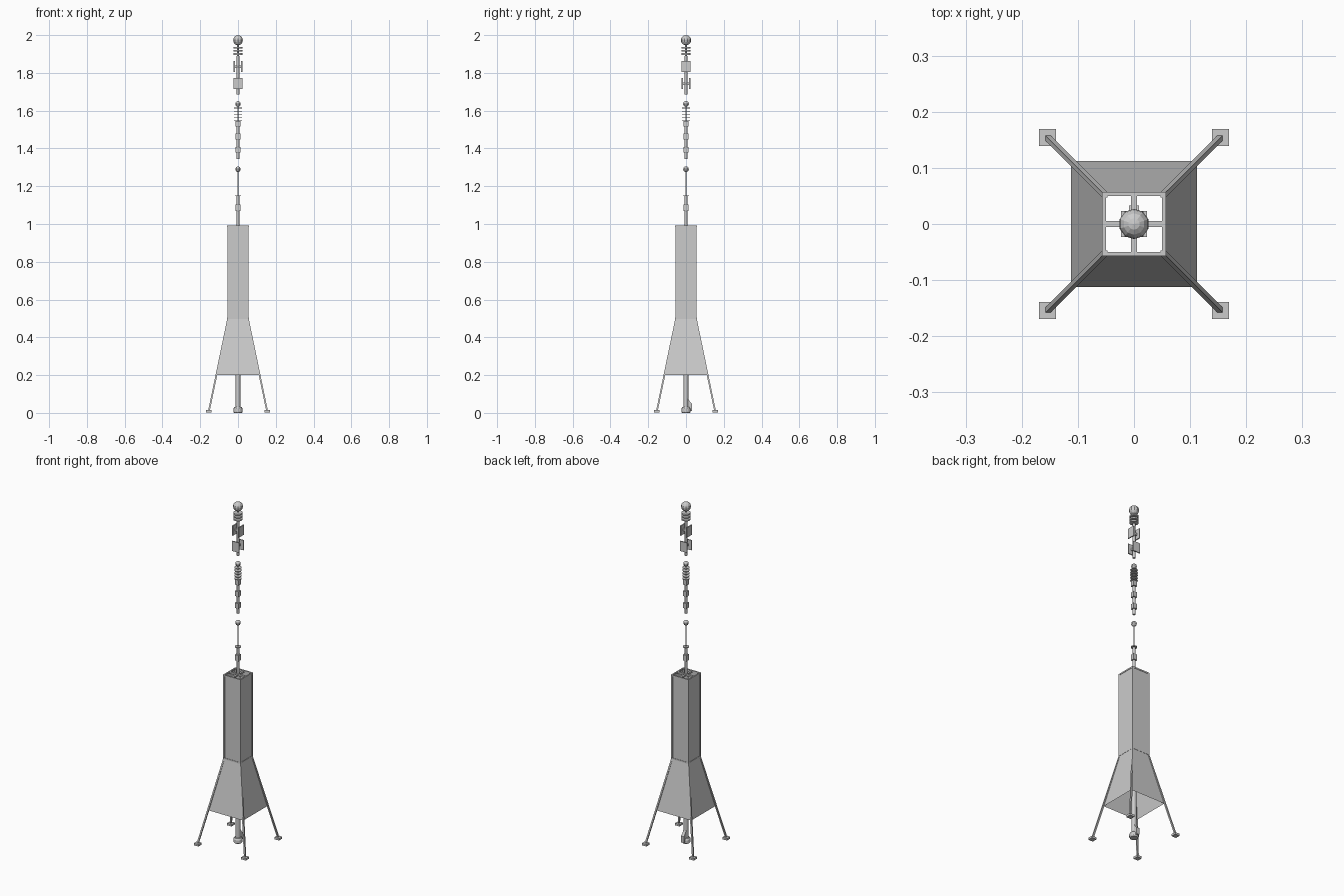
import bpy, bmesh, math
from mathutils import Vector

if "Cube" in bpy.data.objects:
    bpy.data.objects.remove(bpy.data.objects["Cube"])


def make(name, verts, faces):
    me = bpy.data.meshes.new(name)
    me.from_pydata(verts, [], faces)
    bm = bmesh.new()
    bm.from_mesh(me)
    bmesh.ops.recalc_face_normals(bm, faces=bm.faces)
    bm.to_mesh(me)
    bm.free()
    ob = bpy.data.objects.new(name, me)
    bpy.context.collection.objects.link(ob)
    return ob


def box(name, center, size):
    x, y, z = center
    a, b, c = (s / 2 for s in size)
    v = [(x + i * a, y + j * b, z + k * c) for k in (-1, 1)
         for i, j in ((-1, -1), (1, -1), (1, 1), (-1, 1))]
    return make(name, v, [(3, 2, 1, 0), (4, 5, 6, 7)] +
                [(i, (i + 1) % 4, (i + 1) % 4 + 4, i + 4) for i in range(4)])


def lathe(name, profile, n=12):
    v = [(r * math.cos(2 * math.pi * i / n), r * math.sin(2 * math.pi * i / n), z)
         for r, z in profile for i in range(n)]
    f = [(k * n + i, k * n + (i + 1) % n, (k + 1) * n + (i + 1) % n, (k + 1) * n + i)
         for k in range(len(profile) - 1) for i in range(n)]
    f += [tuple(range(n))[::-1], tuple(range(len(v) - n, len(v)))]
    return make(name, v, f)


def rod(name, r, z0, z1, n=12):
    return lathe(name, [(r, z0), (r, z1)], n)


def ball(name, r, z, n=10):
    bpy.ops.mesh.primitive_uv_sphere_add(segments=n, ring_count=8, radius=r, location=(0, 0, z))
    bpy.context.object.name = name


def beam(name, p, q, w):
    # square bar between two points, ends cut level
    h = w / 2
    v = [Vector(e) + Vector((i * h, j * h, 0)) for e in (p, q)
         for i, j in ((-1, -1), (1, -1), (1, 1), (-1, 1))]
    return make(name, v, [(3, 2, 1, 0), (4, 5, 6, 7)] +
                [(i, (i + 1) % 4, (i + 1) % 4 + 4, i + 4) for i in range(4)])


# Open cladding: flared skirt below, square shaft above
levels = [(0.112, 0.20), (0.055, 0.50), (0.055, 0.99)]
v = [(i * h, j * h, z) for h, z in levels for i, j in ((-1, -1), (1, -1), (1, 1), (-1, 1))]
make("tower_cladding", v, [(k * 4 + i, k * 4 + (i + 1) % 4, k * 4 + 4 + (i + 1) % 4, k * 4 + 4 + i)
                           for k in range(2) for i in range(4)])

# Corner legs, posts and foot pads
for sx, sy in ((-1, -1), (1, -1), (1, 1), (-1, 1)):
    beam("splayed_leg", (sx * 0.154, sy * 0.154, 0.01), (sx * 0.052, sy * 0.052, 0.50), 0.009)
    beam("corner_post", (sx * 0.052, sy * 0.052, 0.50), (sx * 0.052, sy * 0.052, 0.99), 0.009)
    box("foot_pad", (sx * 0.154, sy * 0.154, 0.008), (0.03, 0.03, 0.012))

# Frames at the bend and at the top, with cross beams
for z in (0.50, 0.987):
    for s in (-1, 1):
        box("frame_beam_x", (0, s * 0.0535, z), (0.114, 0.007, 0.008))
        box("frame_beam_y", (s * 0.0535, 0, z), (0.007, 0.114, 0.008))
box("top_cross_beam_x", (0, 0, 0.985), (0.108, 0.011, 0.01))
box("top_cross_beam_y", (0, 0, 0.985), (0.011, 0.108, 0.01))

# Central riser pipe with base collar and inlet
rod("riser_pipe", 0.013, 0.0, 0.985, 16)
lathe("base_collar", [(0.021, 0.0), (0.025, 0.006), (0.025, 0.022), (0.02, 0.03)], 16)
side = [(0.0, 0.01), (0.033, 0.01), (0.033, 0.048), (0.02, 0.06), (0.012, 0.075), (0.0, 0.075)]
n = len(side)
make("base_inlet", [(x, y, z) for x in (-0.009, 0.009) for y, z in side],
     [tuple(range(n)), tuple(range(n, 2 * n))] +
     [(i, (i + 1) % n, (i + 1) % n + n, i + n) for i in range(n)])

# Lower mast section
rod("lower_mast", 0.007, 0.98, 1.15)
rod("lower_whip", 0.003, 1.15, 1.28, 8)
box("lower_mast_box", (0, 0, 1.087), (0.024, 0.024, 0.034))
rod("lower_mast_disc", 0.017, 1.147, 1.152)
ball("lower_mast_ball", 0.015, 1.29)

# Middle mast section
rod("middle_mast", 0.007, 1.345, 1.545)
rod("middle_whip", 0.003, 1.545, 1.63, 8)
for z in (1.393, 1.463, 1.53):
    box("middle_mast_box", (0, 0, z), (0.024, 0.024, 0.03))
for i in range(5):
    z = 1.55 + 0.016 * i
    rod("middle_mast_disc", 0.02, z - 0.0015, z + 0.0015)
ball("middle_mast_ball", 0.015, 1.636)

# Upper mast section with paired panels
rod("upper_mast", 0.007, 1.685, 1.89)
rod("upper_whip", 0.004, 1.89, 1.96, 8)
for s in (-1, 1):
    box("panel_y", (0, s * 0.02, 1.743), (0.046, 0.006, 0.058))
    box("panel_x", (s * 0.02, 0, 1.833), (0.006, 0.046, 0.058))
box("panel_arm_y", (0, 0, 1.743), (0.01, 0.04, 0.012))
box("panel_arm_x", (0, 0, 1.833), (0.04, 0.01, 0.012))
for z in (1.90, 1.917, 1.934):
    rod("upper_mast_disc", 0.025, z - 0.004, z + 0.004)
ball("upper_mast_ball", 0.027, 1.973)
